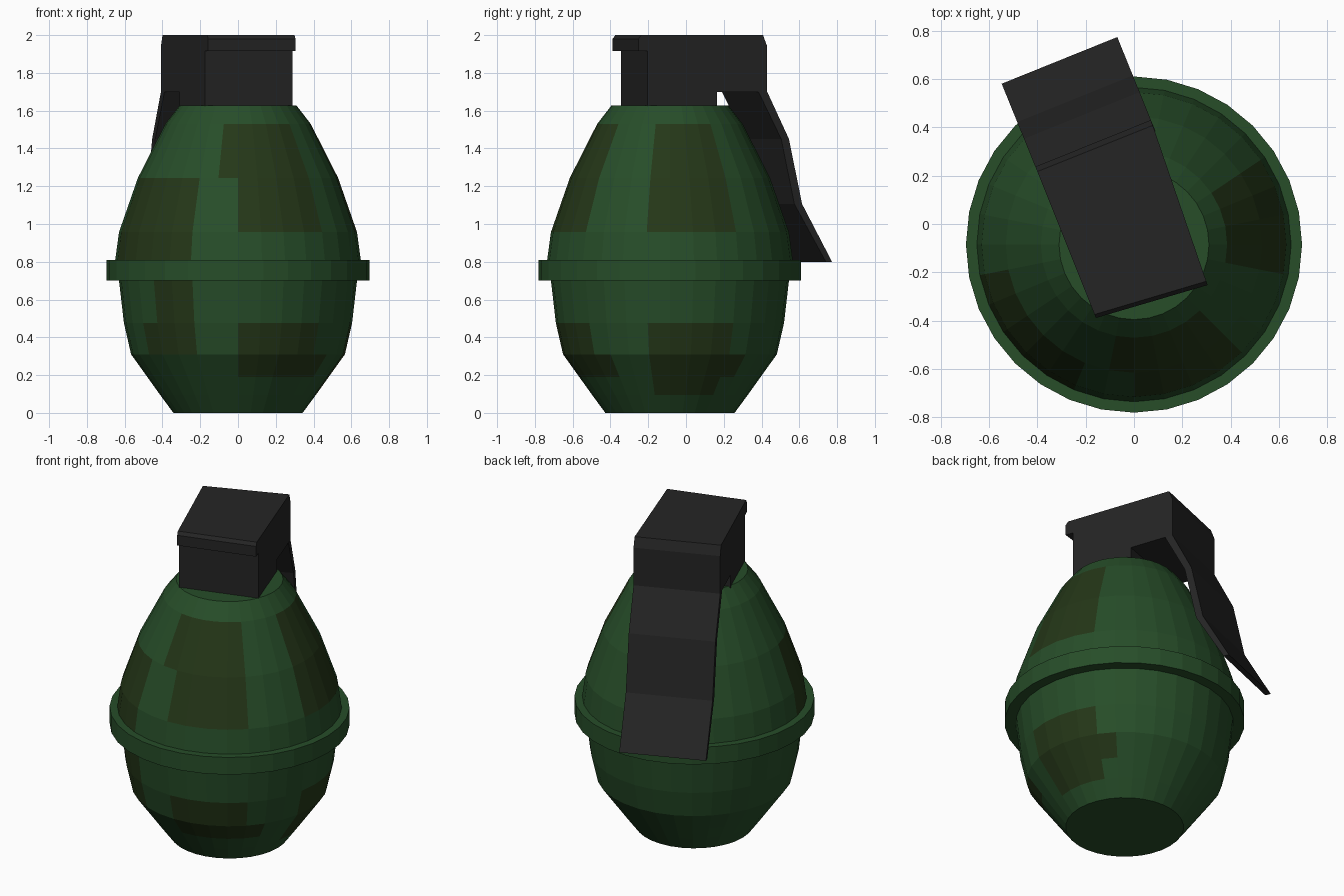
import bpy, math
from mathutils import Vector

if "Cube" in bpy.data.objects:
    bpy.data.objects.remove(bpy.data.objects["Cube"])

N = 32            # sides of the turned parts
CY = -0.085       # body axis offset in y


def material(name, rgb):
    m = bpy.data.materials.new(name)
    m.diffuse_color = (*rgb, 1)
    m.use_nodes = True
    m.node_tree.nodes["Principled BSDF"].inputs["Base Color"].default_value = m.diffuse_color
    return m


green = material("green paint", (0.020, 0.075, 0.022))
brown = material("brown paint", (0.018, 0.038, 0.009))
black = material("black metal", (0.018, 0.018, 0.018))


def make(name, verts, faces, mats):
    me = bpy.data.meshes.new(name)
    me.from_pydata(verts, [], faces)
    for m in mats:
        me.materials.append(m)
    ob = bpy.data.objects.new(name, me)
    bpy.context.collection.objects.link(ob)
    return ob


def turned(name, profile, mats, closed=False):
    """Revolve (r, z) points; sector 0 starts at -y and runs toward +x."""
    verts = [(r * math.sin(2 * math.pi * i / N), CY - r * math.cos(2 * math.pi * i / N), z)
             for r, z in profile for i in range(N)]
    k = len(profile)
    faces = [(j * N + i, j * N + (i + 1) % N,
              (j + 1) % k * N + (i + 1) % N, (j + 1) % k * N + i)
             for j in range(k if closed else k - 1) for i in range(N)]
    if not closed:
        faces += [tuple(reversed(range(N))), tuple(range((k - 1) * N, k * N))]
    return make(name, verts, faces, mats)


def slab(name, left, right):
    """Solid between two matching outlines."""
    n = len(left)
    faces = [tuple(range(n)), tuple(reversed(range(n, 2 * n)))]
    faces += [(i, i + n, (i + 1) % n + n, (i + 1) % n) for i in range(n)]
    return make(name, left + right, faces, [black])


# Body shell
body = turned("body", [(0.342, 0), (0.412, 0.095), (0.48, 0.19), (0.566, 0.31),
                       (0.604, 0.476), (0.63, 0.70), (0.65, 0.81), (0.63, 0.957),
                       (0.53, 1.244), (0.385, 1.53), (0.31, 1.627)], [green, brown])

# Camouflage patches: (profile row, first sector, last sector)
patches = [(8, -1, 4), (7, 0, 4),                    # upper front
           (6, -7, -2), (7, -7, -2),                 # upper left
           (7, 7, 11), (8, 7, 11),                   # upper right
           (4, -4, -2), (3, -5, -2),                 # lower left
           (3, 0, 4), (2, 0, 5),                     # lower front
           (3, 7, 11), (2, 7, 12), (1, 7, 11)]       # lower right
for row, a, b in patches:
    for s in range(a, b):
        body.data.polygons[row * N + s % N].material_index = 1

# Raised band round the middle
turned("band", [(0.62, 0.70), (0.695, 0.70), (0.695, 0.81), (0.62, 0.81)], [green], True)

# Fuse head: one side outline (position front to back, z) on both slanted sides
FL, FR = Vector((-0.175, -0.345)), Vector((0.288, -0.205))
BL, BR = Vector((-0.408, 0.237)), Vector((0.07, 0.43))
outline = [(0, 1.6), (0, 1.915), (-0.075, 1.915), (-0.075, 1.98), (-0.05, 2.0),
           (0.965, 2.0), (1, 1.94), (1, 1.70), (0.58, 1.70), (0.58, 1.6)]
slab("fuse_head", [(*FL.lerp(BL, t), z) for t, z in outline],
     [(*FR.lerp(BR, t), z) for t, z in outline])

# Safety lever: bent strip running down behind the head
d = Vector((-0.376, 0.927))
strip = [(0, 1.70), (0.124, 1.45), (0.199, 1.106), (0.37, 0.80),
         (0.335, 0.80), (0.155, 1.106), (0.08, 1.45), (-0.05, 1.70)]
slab("safety_lever", [(*(BL + d * s), z) for s, z in strip],
     [(*(BR + d * s), z) for s, z in strip])

# Make all normals face outward
import bmesh
for ob in bpy.context.collection.objects:
    bm = bmesh.new()
    bm.from_mesh(ob.data)
    bmesh.ops.recalc_face_normals(bm, faces=bm.faces)
    bm.to_mesh(ob.data)
    bm.free()
